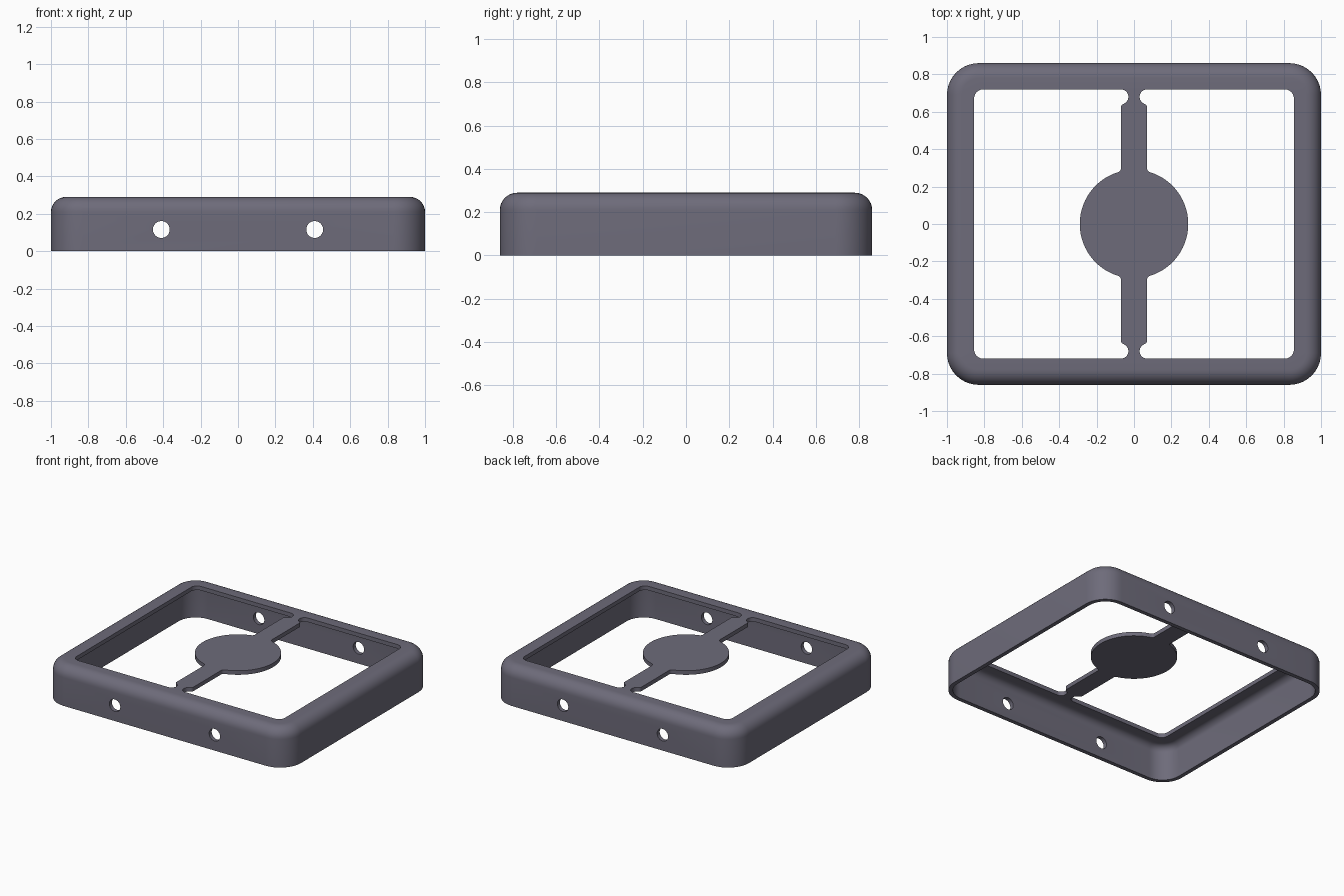
import bpy, bmesh, math
from math import sin, cos, pi, radians

cube = bpy.data.objects.get("Cube")
if cube:
    bpy.data.objects.remove(cube, do_unlink=True)

HX, HY, H = 1.0, 0.86, 0.29      # half width, half depth, height
CORNER, TOP_R = 0.17, 0.08       # plan corner radius, top edge rounding
WALL, INNER_R = 0.03, 0.05       # shell thickness, inner edge rounding
OPEN_X, OPEN_Y, OPEN_R = 0.855, 0.72, 0.05

grey = bpy.data.materials.new("slate grey")
grey.use_nodes = True
COLOUR = (0.155, 0.148, 0.195, 1)
grey.diffuse_color = COLOUR
grey.node_tree.nodes["Principled BSDF"].inputs["Base Color"].default_value = COLOUR


def make_object(name, bm):
    bmesh.ops.recalc_face_normals(bm, faces=bm.faces[:])
    me = bpy.data.meshes.new(name)
    bm.to_mesh(me)
    bm.free()
    me.materials.append(grey)
    ob = bpy.data.objects.new(name, me)
    bpy.context.collection.objects.link(ob)
    return ob


def smooth(ob):
    bpy.ops.object.select_all(action='DESELECT')
    ob.select_set(True)
    bpy.context.view_layer.objects.active = ob
    bpy.ops.object.shade_smooth_by_angle(angle=radians(30))


def arc(cx, cy, r, a0, a1, n):
    return [(cx + r * cos(a0 + (a1 - a0) * i / n), cy + r * sin(a0 + (a1 - a0) * i / n))
            for i in range(n + 1)]


def rounded_rect(hx, hy, r):
    pts = []
    for k, (sx, sy) in enumerate([(1, 1), (-1, 1), (-1, -1), (1, -1)]):
        pts += arc(sx * (hx - r), sy * (hy - r), r, k * pi / 2, (k + 1) * pi / 2, 10)
    return pts


# Frame: closed loop of rounded-rectangle rings (inset, height)
def fillet(inset, z, r, n=8):
    return [(inset + r * (1 - cos(t)), z - r + r * sin(t))
            for t in (pi / 2 * i / n for i in range(n + 1))]


outer = [(0, 0)] + fillet(0, H, TOP_R)
inner = [(WALL, 0)] + fillet(WALL, H - WALL, INNER_R)
ring = lambda d, z: [(x, y, z) for x, y in rounded_rect(HX - d, HY - d, CORNER - d)]
hole = lambda z: [(x, y, z) for x, y in rounded_rect(OPEN_X, OPEN_Y, OPEN_R)]
rings = [ring(*p) for p in outer] + [hole(H), hole(H - WALL)] + [ring(*p) for p in reversed(inner)]

bm = bmesh.new()
loops = [[bm.verts.new(co) for co in r] for r in rings]
for a, b in zip(loops, loops[1:] + loops[:1]):
    for i in range(len(a)):
        j = (i + 1) % len(a)
        bm.faces.new((a[i], a[j], b[j], b[i]))
frame = make_object("frame", bm)

# Screw holes drilled through the front and back walls
for x in (-0.41, 0.41):
    bpy.ops.mesh.primitive_cylinder_add(vertices=32, radius=0.045, depth=2.2,
                                        location=(x, 0, 0.116), rotation=(pi / 2, 0, 0))
    cutter = bpy.context.object
    cutter.name = "hole_cutter"
    cutter.hide_render = True
    cutter.data.materials.append(grey)
    mod = frame.modifiers.new("hole", 'BOOLEAN')
    mod.operation, mod.solver, mod.object = 'DIFFERENCE', 'EXACT', cutter
    bpy.context.view_layer.objects.active = frame
    bpy.ops.object.modifier_apply(modifier=mod.name)
    bpy.data.objects.remove(cutter, do_unlink=True)
smooth(frame)

# Centre disc with straps and notched necks: one quarter outline, mirrored
DISC, STRAP, JOIN = 0.29, 0.07, 0.02
jx = STRAP + JOIN
jy = math.sqrt((DISC + JOIN) ** 2 - jx ** 2)
ja = math.atan2(jy, jx)
quarter = arc(0.07, 0.68, 0.04, pi / 2, radians(245), 12)      # neck notch
quarter += [(0.062, 0.639), (0.068, 0.632), (STRAP, 0.622)]    # shoulder
quarter += arc(jx, jy, JOIN, pi, pi + ja, 6)                   # strap to disc
quarter += arc(0, 0, DISC, ja, 0, 20)[1:]                      # disc edge
half = quarter + [(x, -y) for x, y in reversed(quarter[:-1])]
outline = half + [(-x, y) for x, y in reversed(half)]

bm = bmesh.new()
face = bm.faces.new([bm.verts.new((x, y, H - WALL)) for x, y in outline])
ext = bmesh.ops.extrude_face_region(bm, geom=[face], use_keep_orig=True)
for v in ext["geom"]:
    if isinstance(v, bmesh.types.BMVert):
        v.co.z = H
smooth(make_object("disc_and_straps", bm))
